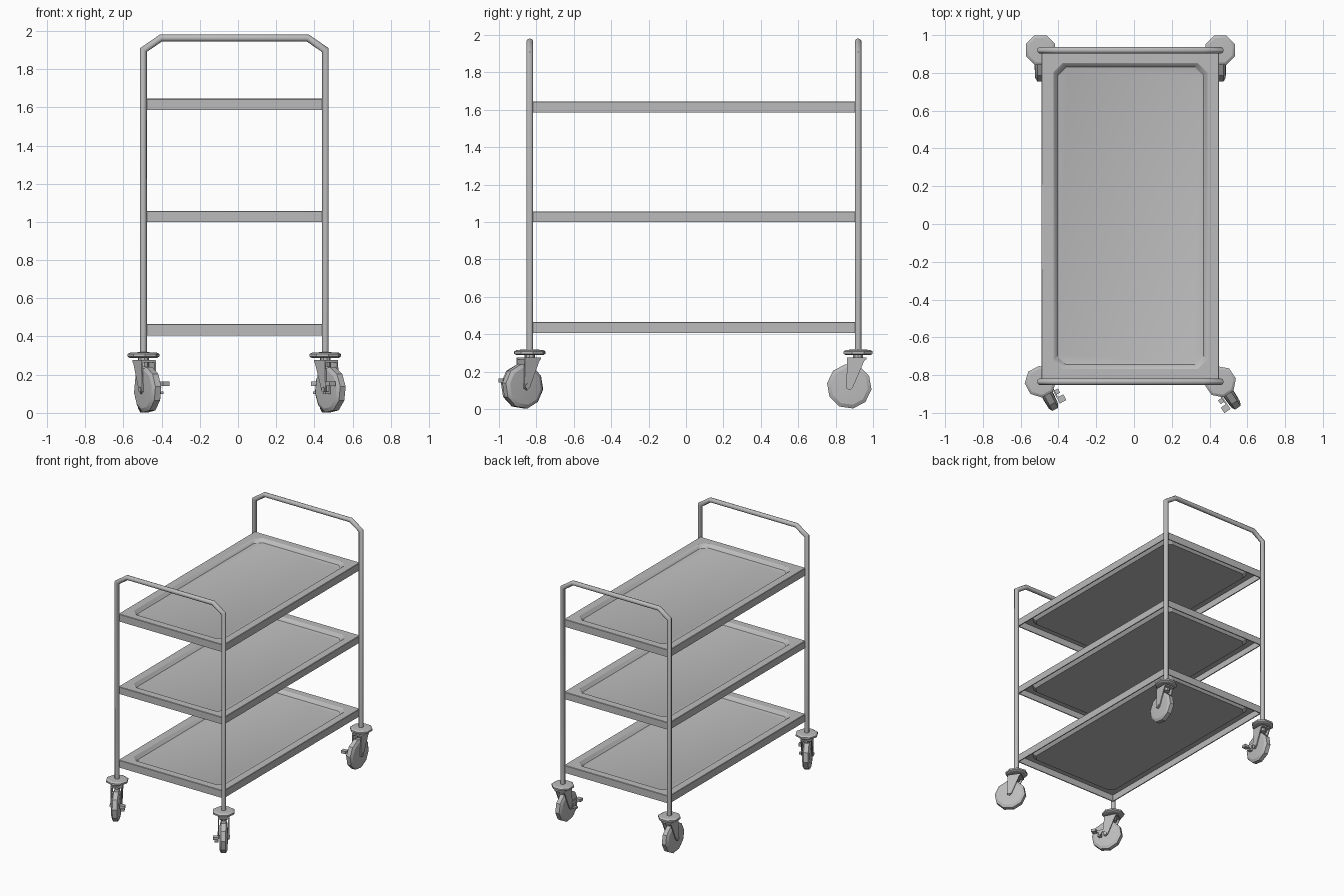
import bpy, bmesh
from math import radians, pi
from mathutils import Matrix, Vector

cube = bpy.data.objects.get("Cube")
if cube:
    bpy.data.objects.remove(cube)

steel = bpy.data.materials.new("brushed_steel_grey")
steel.use_nodes = True
GREY = (0.5, 0.5, 0.5, 1)
steel.diffuse_color = GREY
steel.node_tree.nodes["Principled BSDF"].inputs["Base Color"].default_value = GREY

LEFT, RIGHT, FRONT, BACK = -0.495, 0.457, -0.835, 0.92


def finish(name, bm, smooth=30):
    bmesh.ops.recalc_face_normals(bm, faces=bm.faces)
    mesh = bpy.data.meshes.new(name)
    bm.to_mesh(mesh)
    bm.free()
    mesh.materials.append(steel)
    ob = bpy.data.objects.new(name, mesh)
    bpy.context.collection.objects.link(ob)
    bpy.ops.object.select_all(action='DESELECT')
    ob.select_set(True)
    bpy.context.view_layer.objects.active = ob
    bpy.ops.object.shade_smooth_by_angle(angle=radians(smooth))
    return ob


def loft(bm, rings, cap_start=True, cap_end=True):
    loops = [[bm.verts.new(p) for p in ring] for ring in rings]
    n = len(loops[0])
    for a, b in zip(loops, loops[1:]):
        for i in range(n):
            j = (i + 1) % n
            bm.faces.new((a[i], a[j], b[j], b[i]))
    if cap_start:
        bm.faces.new(loops[0][::-1])
    if cap_end:
        bm.faces.new(loops[-1])


def lathe(bm, profile, sides, matrix, turn=0.0):
    # profile holds (radius, height) pairs
    rings = []
    for r, h in profile:
        rings.append([matrix @ (Matrix.Rotation(turn + 2 * pi * i / sides, 3, 'Z') @ Vector((r, 0, h)))
                      for i in range(sides)])
    loft(bm, rings)


def box(bm, lo, hi, matrix):
    lo, hi = Vector(lo), Vector(hi)
    place = Matrix.Translation((lo + hi) / 2) @ Matrix.Diagonal((*(hi - lo), 1))
    bmesh.ops.create_cube(bm, size=1, matrix=matrix @ place)


# Trays: skirt, flat rim and sunken pan, open underneath
def tray_ring(inset, cut, z):
    x0, x1, y0, y1 = LEFT + inset, RIGHT - inset, FRONT + inset, BACK - inset
    return [(x0 + cut, y0, z), (x1 - cut, y0, z), (x1, y0 + cut, z), (x1, y1 - cut, z),
            (x1 - cut, y1, z), (x0 + cut, y1, z), (x0, y1 - cut, z), (x0, y0 + cut, z)]


for label, low, high in (("lower", 0.405, 0.465), ("middle", 1.0, 1.057), ("upper", 1.585, 1.645)):
    bm = bmesh.new()
    loft(bm, [tray_ring(0.014, 0.004, high - 0.008),
              tray_ring(0.014, 0.004, low),
              tray_ring(0.006, 0.006, low),
              tray_ring(0.006, 0.006, high - 0.003),
              tray_ring(0.009, 0.006, high),
              tray_ring(0.068, 0.05, high),
              tray_ring(0.075, 0.05, high - 0.006),
              tray_ring(0.09, 0.045, high - 0.025),
              tray_ring(0.1, 0.045, high - 0.028)], cap_start=False)
    # underside of the rim and pan
    loft(bm, [tray_ring(0.014, 0.004, high - 0.008),
              tray_ring(0.064, 0.05, high - 0.008),
              tray_ring(0.084, 0.045, high - 0.034)], cap_start=False)
    bmesh.ops.remove_doubles(bm, verts=bm.verts, dist=0.0001)
    finish(label + "_tray", bm)

# Push frames: bent tube from caster to caster
for label, y in (("front", FRONT), ("back", BACK)):
    path = [(LEFT, 0.31), (LEFT, 1.9), (LEFT + 0.092, 1.963),
            (RIGHT - 0.092, 1.963), (RIGHT, 1.9), (RIGHT, 0.31)]
    pts = [Vector((x, 0, z)) for x, z in path]
    rings = []
    for i, p in enumerate(pts):
        before = (p - pts[i - 1]).normalized() if i else Vector((0, 0, 1))
        after = (pts[i + 1] - p).normalized() if i < len(pts) - 1 else before
        tangent = (before + after).normalized()
        side = Vector((0, 1, 0)).cross(tangent) / max(tangent.dot(before), 0.5)
        ring = []
        for k in range(10):
            c = Matrix.Rotation(2 * pi * k / 10, 2) @ Vector((0.018, 0))
            ring.append(p + Vector((0, y, 0)) + side * c.x + Vector((0, c.y, 0)))
        rings.append(ring)
    bm = bmesh.new()
    loft(bm, rings)
    finish(label + "_push_frame", bm, 40)


# Casters: local -y is the trailing direction, inner is the brake side
def caster(label, x, y, angle, inner):
    base = Matrix.Translation((x, y, 0)) @ Matrix.Rotation(radians(angle), 4, 'Z')
    # bumper disc
    bm = bmesh.new()
    lathe(bm, [(0.072, 0.288), (0.084, 0.295), (0.084, 0.308), (0.07, 0.316), (0.02, 0.318)],
          8, base, radians(22.5))
    finish(label + "_bumper_disc", bm, 25)

    # swivel head and fork legs
    bm = bmesh.new()
    lathe(bm, [(0.028, 0.24), (0.028, 0.289)], 10, base)
    box(bm, (-0.042, -0.058, 0.264), (0.042, 0.045, 0.276), base)
    for s in (-1, 1):
        outline = [(-0.058, 0.276), (0.045, 0.276), (0.03, 0.25), (-0.028, 0.115),
                   (-0.045, 0.1), (-0.064, 0.112), (-0.062, 0.14)]
        loft(bm, [[base @ Vector((s * w, py, pz)) for py, pz in outline] for w in (0.034, 0.042)])
    finish(label + "_fork", bm, 25)

    # wheel with domed sides and axle
    bm = bmesh.new()
    hub = base @ Matrix.Translation((0, -0.047, 0.121)) @ Matrix.Rotation(pi / 2, 4, 'Y')
    lathe(bm, [(0.05, -0.031), (0.1, -0.028), (0.12, -0.017), (0.12, 0.017), (0.1, 0.028), (0.05, 0.031)],
          10, hub, radians(10))
    finish(label + "_wheel", bm, 25)
    bm = bmesh.new()
    lathe(bm, [(0.014, -0.048), (0.014, 0.048)], 6, hub)
    finish(label + "_axle", bm, 25)

    # brake arm with pedal tabs
    bm = bmesh.new()
    s = inner
    a, b, c = sorted((s * 0.036, s * 0.044)), sorted((s * 0.036, s * 0.075)), sorted((s * 0.036, s * 0.065))
    box(bm, (a[0], -0.145, 0.142), (a[1], -0.045, 0.162), base)
    box(bm, (b[0], -0.15, 0.142), (b[1], -0.115, 0.164), base)
    box(bm, (c[0], -0.1, 0.098), (c[1], -0.075, 0.112), base)
    box(bm, (a[0], -0.1, 0.098), (a[1], -0.075, 0.15), base)
    finish(label + "_brake", bm)


caster("front_right_caster", LEFT, FRONT, 28, 1)
caster("front_left_caster", RIGHT, FRONT, 34, -1)
caster("back_right_caster", LEFT, BACK, 0, 1)
caster("back_left_caster", RIGHT, BACK, 0, -1)
